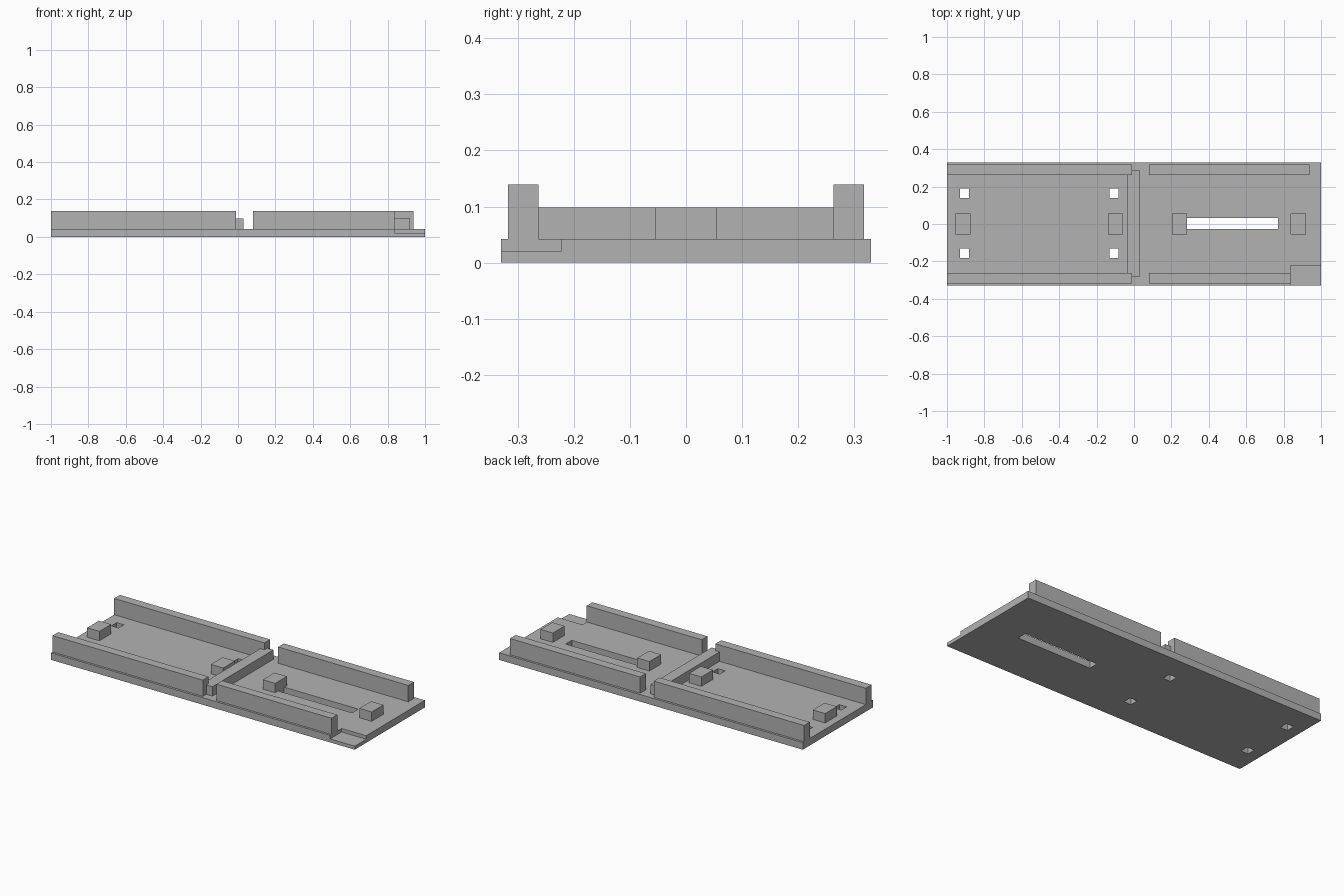
import bpy
import bmesh

if "Cube" in bpy.data.objects:
    bpy.data.objects.remove(bpy.data.objects["Cube"])

grey = bpy.data.materials.new("plain grey")
grey.diffuse_color = (0.45, 0.45, 0.45, 1)
grey.use_nodes = True
grey.node_tree.nodes["Principled BSDF"].inputs["Base Color"].default_value = grey.diffuse_color


def boxes(name, extents):
    """One object made of axis-aligned boxes (x0, x1, y0, y1, z0, z1)."""
    bm = bmesh.new()
    for x0, x1, y0, y1, z0, z1 in extents:
        for v in bmesh.ops.create_cube(bm, size=1)["verts"]:
            v.co = (x1 if v.co.x > 0 else x0,
                    y1 if v.co.y > 0 else y0,
                    z1 if v.co.z > 0 else z0)
    mesh = bpy.data.meshes.new(name)
    bm.to_mesh(mesh)
    bm.free()
    mesh.materials.append(grey)
    ob = bpy.data.objects.new(name, mesh)
    bpy.context.collection.objects.link(ob)
    return ob


BASE, LOW, RAIL = 0.042, 0.098, 0.139

# Base plate
plate = boxes("base_plate", [(-1, 1, -0.33, 0.33, 0, BASE)])

# Cutouts: four square holes, one long slot, one stepped corner
cuts = [(x, x + 0.048, y, y + 0.05, -0.1, 0.2)
        for x in (-0.931, -0.131) for y in (-0.181, 0.139)]
cuts.append((0.28, 0.77, -0.026, 0.032, -0.1, 0.2))
cuts.append((0.838, 1.1, -0.4, -0.222, 0.021, 0.2))
cutter = boxes("plate_cutter", cuts)
cutter.hide_render = True
cutter.hide_viewport = False
cutter.display_type = 'WIRE'
mod = plate.modifiers.new("cutouts", 'BOOLEAN')
mod.operation = 'DIFFERENCE'
mod.solver = 'EXACT'
mod.object = cutter
bpy.context.view_layer.objects.active = plate
bpy.ops.object.modifier_apply(modifier=mod.name)
bpy.data.objects.remove(cutter)

# Side rails, in two lengths on each side; the front right one stops at the step
for side, y0, y1, end in (("front", -0.317, -0.263, 0.838),
                          ("back", 0.263, 0.317, 0.937)):
    boxes(side + "_left_rail", [(-1, -0.01, y0, y1, BASE, RAIL)])
    boxes(side + "_right_rail", [(0.08, end, y0, y1, BASE, RAIL)])

# Low bar across the middle
boxes("cross_bar", [(-0.037, 0.03, -0.284, 0.29, BASE, LOW)])

# Four blocks along the centre line
for i, x in enumerate((-0.955, -0.14, 0.202, 0.838)):
    boxes(f"centre_block_{i + 1}", [(x, x + 0.081, -0.055, 0.055, BASE, LOW)])
